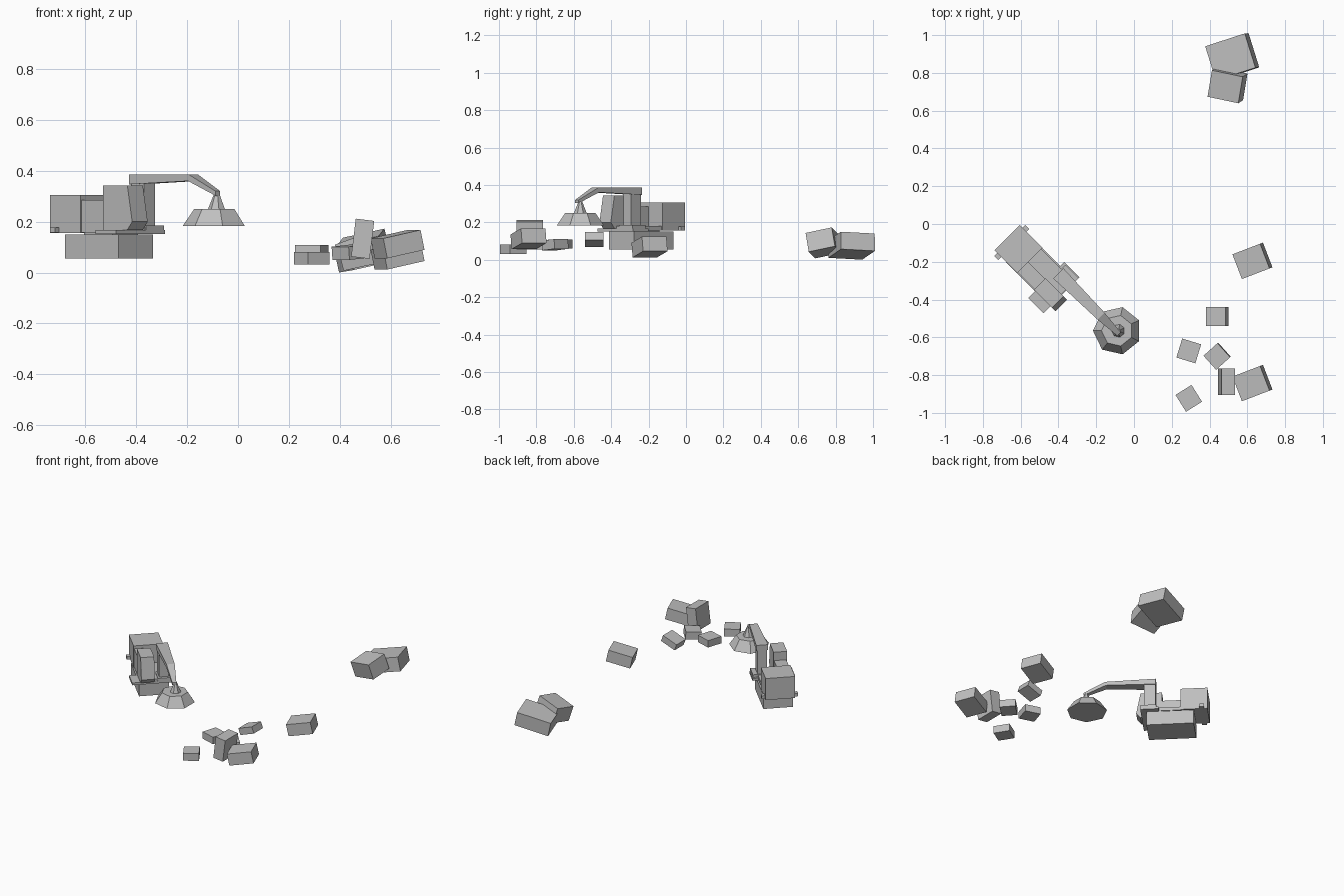
import bpy, bmesh, math
from mathutils import Matrix, Vector

if "Cube" in bpy.data.objects:
    bpy.data.objects.remove(bpy.data.objects["Cube"])

grey = bpy.data.materials.new("plain_grey")
grey.diffuse_color = (0.52, 0.52, 0.52, 1)
grey.use_nodes = True
grey.node_tree.nodes["Principled BSDF"].inputs["Base Color"].default_value = grey.diffuse_color

# Crane frame: local x is forward, local y is the crane's left
CRANE = Matrix.Translation((-0.507, -0.24, 0)) @ Matrix.Rotation(math.radians(-45), 4, 'Z')


def finish(name, bm, matrix):
    bmesh.ops.recalc_face_normals(bm, faces=bm.faces)
    mesh = bpy.data.meshes.new(name)
    bm.to_mesh(mesh)
    bm.free()
    mesh.materials.append(grey)
    ob = bpy.data.objects.new(name, mesh)
    ob.matrix_world = matrix
    bpy.context.collection.objects.link(ob)
    return ob


def box(name, lo, hi):
    """Crane part between two local corners."""
    lo, hi = Vector(lo), Vector(hi)
    bm = bmesh.new()
    bmesh.ops.create_cube(bm, size=1)
    bmesh.ops.scale(bm, vec=hi - lo, verts=bm.verts)
    bmesh.ops.translate(bm, vec=(lo + hi) / 2, verts=bm.verts)
    return finish(name, bm, CRANE)


def prism(name, profile, mid, half):
    """Side profile (forward, height) widened to half(forward) on each side of mid."""
    bm = bmesh.new()
    rings = [[bm.verts.new((u, mid + s * half(u), z)) for u, z in profile] for s in (-1, 1)]
    for ring in rings:
        bm.faces.new(ring)
    n = len(profile)
    for i in range(n):
        j = (i + 1) % n
        bm.faces.new((rings[0][i], rings[0][j], rings[1][j], rings[1][i]))
    return finish(name, bm, CRANE)


def frustum(name, sides, r1, r2, z1, z2, x, y, turn):
    bm = bmesh.new()
    bmesh.ops.create_cone(bm, cap_ends=True, segments=sides, radius1=r1, radius2=r2, depth=z2 - z1)
    # first vertex points along +y, turned about z
    return finish(name, bm, Matrix.Translation((x, y, (z1 + z2) / 2))
                  @ Matrix.Rotation(math.radians(turn), 4, 'Z'))


def crate(name, centre, size, tilt):
    bm = bmesh.new()
    bmesh.ops.create_cube(bm, size=1)
    bmesh.ops.scale(bm, vec=size, verts=bm.verts)
    rx, ry, rz = (math.radians(a) for a in tilt)
    rot = (Matrix.Rotation(rz, 4, 'Z') @ Matrix.Rotation(ry, 4, 'Y') @ Matrix.Rotation(rx, 4, 'X'))
    return finish(name, bm, Matrix.Translation(centre) @ rot)


# Undercarriage, turntable and deck
box("undercarriage", (-0.149, -0.095, 0.055), (0.149, 0.095, 0.15))
box("turntable", (-0.07, -0.07, 0.148), (0.09, 0.07, 0.16))
box("deck", (-0.23, -0.088, 0.157), (0.18, 0.088, 0.18))
box("side_step", (0.07, -0.145, 0.152), (0.185, 0.125, 0.168))
box("step_plate", (0.085, 0.02, 0.168), (0.185, 0.12, 0.186))

# Engine housing with rear lugs
box("engine_housing", (-0.235, -0.092, 0.156), (-0.065, 0.096, 0.305))
for side, v in (("right", -0.1), ("left", 0.104)):
    box("rear_lug_" + side, (-0.215, v - 0.014, 0.157), (-0.185, v + 0.014, 0.178))

# Engine cover behind the cab
box("rear_cover", (-0.065, -0.088, 0.17), (0.06, -0.01, 0.285))

# Cab with a bulging front
prism("cab", [(0.06, 0.165), (0.195, 0.168), (0.222, 0.2), (0.195, 0.343), (0.06, 0.343)],
      -0.05, lambda u: 0.043)

# Tower and bent, tapering boom
box("tower", (0.092, 0.03, 0.165), (0.165, 0.09, 0.365))
prism("boom", [(0.09, 0.385), (0.41, 0.385), (0.545, 0.32), (0.545, 0.302), (0.405, 0.36), (0.09, 0.347)],
      0.06, lambda u: 0.038 if u < 0.2 else (0.026 if u < 0.5 else 0.013))

# Hook cone and seven-sided magnet
frustum("hook_cone", 7, 0.036, 0.01, 0.247, 0.312, -0.083, -0.565, 90)
frustum("magnet", 7, 0.128, 0.083, 0.184, 0.25, -0.089, -0.565, 90)

# Scattered scrap blocks: centre, size, tilt in degrees
blocks = [
    ((0.52, 0.885, 0.075), (0.225, 0.19, 0.095), (-3, -12, 18)),
    ((0.495, 0.735, 0.09), (0.17, 0.145, 0.105), (12, -12, -12)),
    ((0.627, -0.195, 0.068), (0.16, 0.14, 0.08), (0, -12, 21)),
    ((0.627, -0.842, 0.112), (0.16, 0.14, 0.08), (0, -12, 21)),
    ((0.44, -0.49, 0.107), (0.11, 0.1, 0.045), (0, -20, 0)),
    ((0.29, -0.672, 0.084), (0.105, 0.105, 0.048), (0, 0, -17)),
    ((0.29, -0.923, 0.056), (0.1, 0.105, 0.05), (0, 0, 32)),
    ((0.44, -0.7, 0.08), (0.1, 0.1, 0.052), (0, -5, 42)),
    ((0.49, -0.835, 0.133), (0.073, 0.14, 0.15), (0, 7, 0)),
]
for i, (centre, size, tilt) in enumerate(blocks):
    crate(f"scrap_block_{i + 1}", centre, size, tilt)
